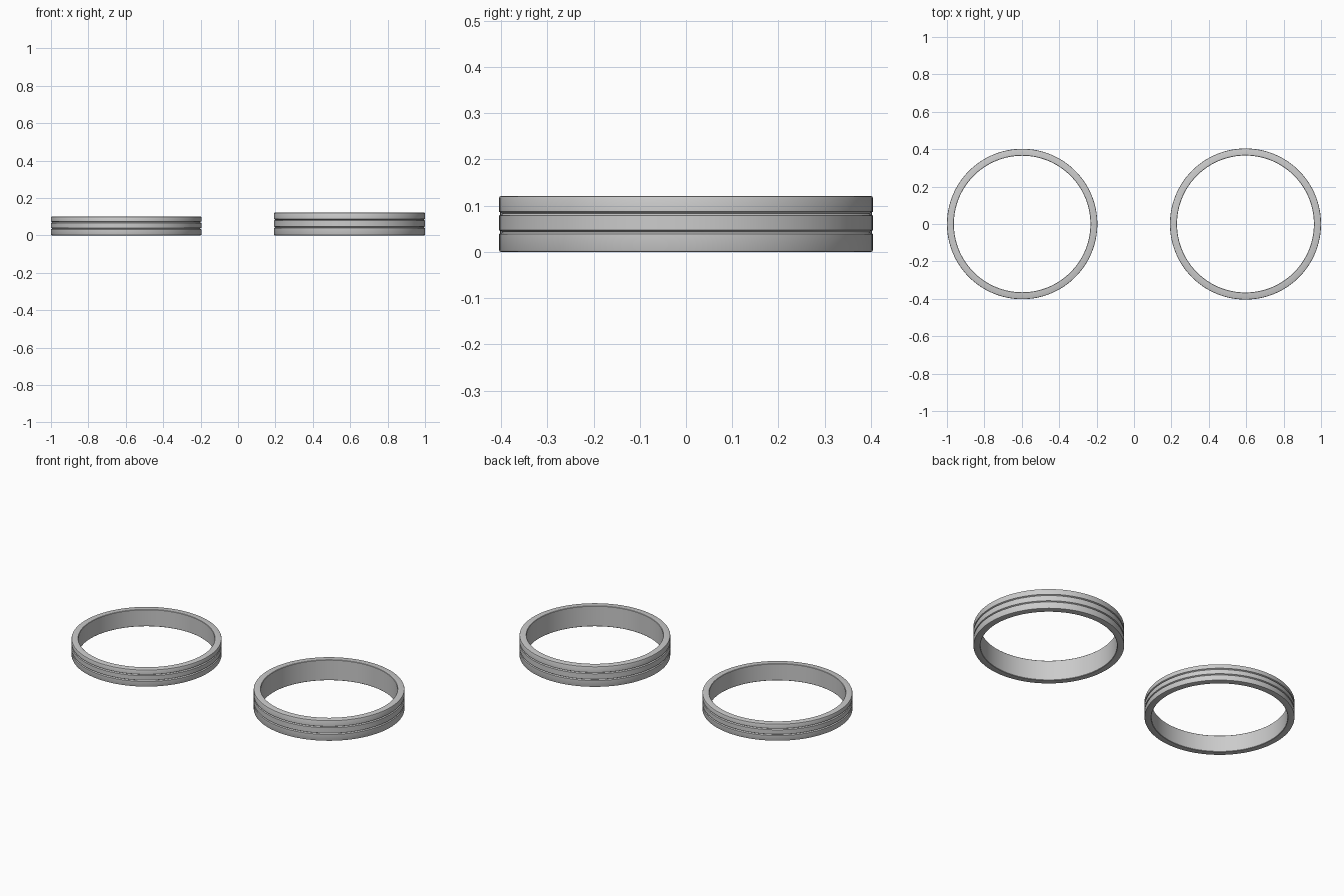
import bpy, bmesh, math

if "Cube" in bpy.data.objects:
    bpy.data.objects.remove(bpy.data.objects["Cube"])

SEGMENTS = 128


def ring(name, x, outer, inner, height, grooves):
    """Lathe a band with softened rims and shallow grooves around the outside."""
    c, half, depth = 0.004, 0.004, 0.007
    profile = [(inner, 0.002), (inner + 0.002, 0), (outer - c, 0),
               (outer - c * 0.3, c * 0.3), (outer, c)]
    for z in grooves:
        profile += [(outer, z - half), (outer - depth * 0.7, z - half * 0.5),
                    (outer - depth, z), (outer - depth * 0.7, z + half * 0.5),
                    (outer, z + half)]
    profile += [(outer, height - c), (outer - c * 0.3, height - c * 0.3),
                (outer - c, height), (inner + 0.002, height), (inner, height - 0.002)]

    bm = bmesh.new()
    loops = []
    for i in range(SEGMENTS):
        a = math.tau * i / SEGMENTS
        loops.append([bm.verts.new((r * math.cos(a), r * math.sin(a), z))
                      for r, z in profile])
    n = len(profile)
    for i in range(SEGMENTS):
        p, q = loops[i], loops[(i + 1) % SEGMENTS]
        for j in range(n):
            k = (j + 1) % n
            bm.faces.new((p[j], q[j], q[k], p[k]))
    bmesh.ops.recalc_face_normals(bm, faces=bm.faces)
    mesh = bpy.data.meshes.new(name)
    bm.to_mesh(mesh)
    bm.free()

    obj = bpy.data.objects.new(name, mesh)
    obj.location.x = x
    bpy.context.collection.objects.link(obj)
    bpy.ops.object.select_all(action='DESELECT')
    obj.select_set(True)
    bpy.context.view_layer.objects.active = obj
    bpy.ops.object.shade_smooth_by_angle(angle=math.radians(30))


# Narrow band on the left, wider band on the right
ring("narrow_ring", -0.598, 0.402, 0.365, 0.10, (0.036, 0.070))
ring("wide_ring", 0.596, 0.404, 0.366, 0.121, (0.043, 0.083))
